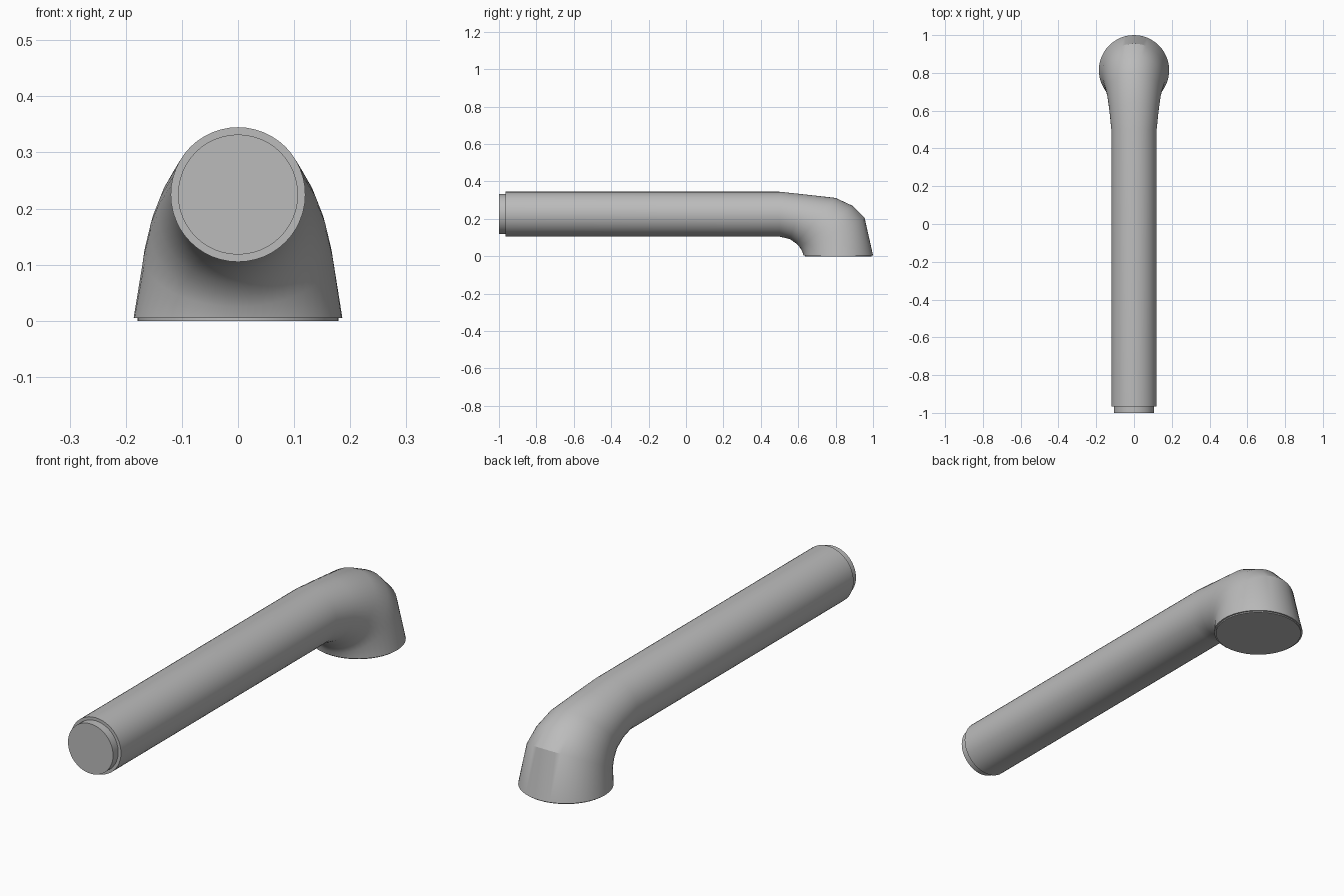
import bpy, bmesh, math
from mathutils import Vector

if "Cube" in bpy.data.objects:
    bpy.data.objects.remove(bpy.data.objects["Cube"], do_unlink=True)

SEGMENTS = 48
grey = bpy.data.materials.new("light grey")
grey.use_nodes = True
colour = (0.5, 0.5, 0.5, 1)
grey.diffuse_color = colour
grey.node_tree.nodes["Principled BSDF"].inputs["Base Color"].default_value = colour


def loft(name, sections):
    """Skin elliptical rings given as (inner y, z), (outer y, z), half width."""
    bm = bmesh.new()
    rings = []
    for inner, outer, width in sections:
        a, b = Vector((0, *inner)), Vector((0, *outer))
        centre, arm, side = (a + b) / 2, (b - a) / 2, Vector((width, 0, 0))
        angles = [math.tau * i / SEGMENTS for i in range(SEGMENTS)]
        rings.append([bm.verts.new(centre + arm * math.cos(t) + side * math.sin(t))
                      for t in angles])
    for r, s in zip(rings, rings[1:]):
        for i in range(SEGMENTS):
            j = (i + 1) % SEGMENTS
            bm.faces.new((r[i], r[j], s[j], s[i]))
    bm.faces.new(rings[0])
    bm.faces.new(rings[-1])
    bmesh.ops.recalc_face_normals(bm, faces=bm.faces)
    mesh = bpy.data.meshes.new(name)
    bm.to_mesh(mesh)
    bm.free()
    mesh.materials.append(grey)
    obj = bpy.data.objects.new(name, mesh)
    bpy.context.collection.objects.link(obj)
    bpy.ops.object.select_all(action='DESELECT')
    obj.select_set(True)
    bpy.context.view_layer.objects.active = obj
    bpy.ops.object.shade_smooth_by_angle(angle=math.radians(30))
    return obj


def upright(y, radius, z=0.225):
    return ((y, z - radius), (y, z + radius), radius)


def level(z, radius, y=0.814):
    return ((y - radius, z), (y + radius, z), radius)


# Straight handle, bending down into the flared head
loft("handle_and_head", [
    upright(-0.965, 0.12),
    upright(0.5, 0.12),
    ((0.555, 0.092), (0.64, 0.33), 0.13),
    ((0.59, 0.068), (0.80, 0.312), 0.143),
    ((0.61, 0.046), (0.89, 0.27), 0.157),
    ((0.622, 0.025), (0.955, 0.205), 0.168),
    level(0.005, 0.186),
])

# Narrow hose connector at the front end
loft("hose_connector", [upright(-1.0, 0.107), upright(-0.96, 0.107)])

# Recessed plate under the head
loft("spray_plate", [level(0, 0.179), level(0.008, 0.179)])
